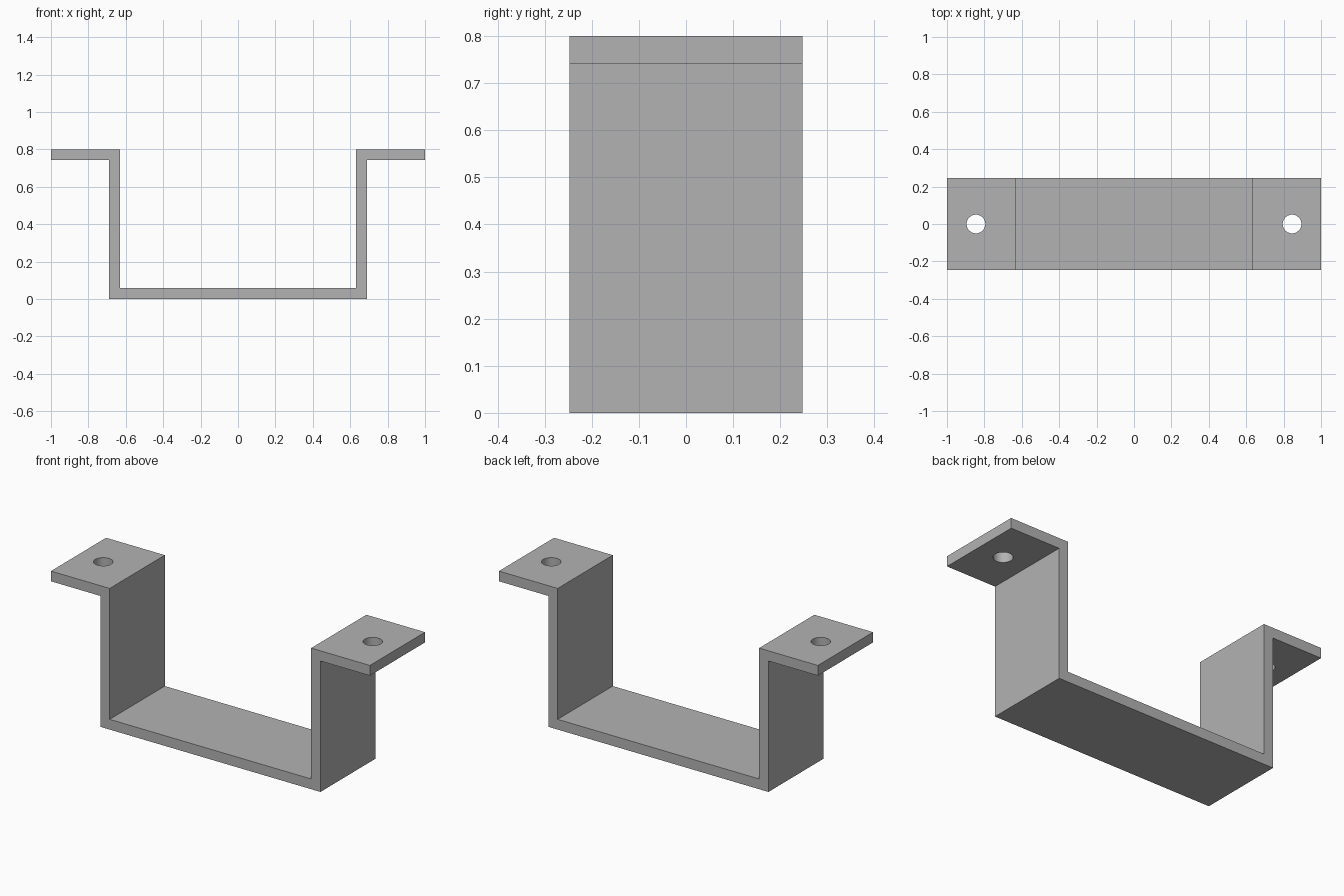
import bpy
import bmesh
import math

if "Cube" in bpy.data.objects:
    bpy.data.objects.remove(bpy.data.objects["Cube"], do_unlink=True)

HALF_DEPTH = 0.247
HEIGHT = 0.8
WALL = 0.058
LEG_OUT = 0.69
LEG_IN = LEG_OUT - WALL
HOLE_X = 0.845
HOLE_RADIUS = 0.05

# Plain grey metal
grey = bpy.data.materials.new("grey_metal")
grey.use_nodes = True
colour = (0.45, 0.45, 0.45, 1)
grey.diffuse_color = colour
grey.node_tree.nodes["Principled BSDF"].inputs["Base Color"].default_value = colour


def add_object(name, bm):
    bmesh.ops.recalc_face_normals(bm, faces=bm.faces)
    mesh = bpy.data.meshes.new(name)
    bm.to_mesh(mesh)
    bm.free()
    mesh.materials.append(grey)
    obj = bpy.data.objects.new(name, mesh)
    bpy.context.collection.objects.link(obj)
    return obj


# Bent strap: half profile, mirrored and extruded front to back
half = [(LEG_OUT, 0), (LEG_OUT, HEIGHT - WALL), (1, HEIGHT - WALL),
        (1, HEIGHT), (LEG_IN, HEIGHT), (LEG_IN, WALL)]
profile = half + [(-x, z) for x, z in reversed(half)]
bm = bmesh.new()
face = bm.faces.new([bm.verts.new((x, -HALF_DEPTH, z)) for x, z in profile])
extruded = bmesh.ops.extrude_face_region(bm, geom=[face], use_keep_orig=True)
moved = [v for v in extruded["geom"] if isinstance(v, bmesh.types.BMVert)]
bmesh.ops.translate(bm, verts=moved, vec=(0, 2 * HALF_DEPTH, 0))
bracket = add_object("mounting_bracket", bm)

# Screw holes through both flanges
bm = bmesh.new()
for side in (-1, 1):
    hole = bmesh.ops.create_cone(bm, cap_ends=True, segments=48, depth=4 * WALL,
                                 radius1=HOLE_RADIUS, radius2=HOLE_RADIUS)
    bmesh.ops.translate(bm, verts=hole["verts"],
                        vec=(side * HOLE_X, 0, HEIGHT - WALL / 2))
cutter = add_object("screw_hole_cutter", bm)

cut = bracket.modifiers.new("screw_holes", "BOOLEAN")
cut.operation = "DIFFERENCE"
cut.solver = "EXACT"
cut.object = cutter
bpy.context.view_layer.objects.active = bracket
bracket.select_set(True)
bpy.ops.object.modifier_apply(modifier=cut.name)
bpy.data.objects.remove(cutter, do_unlink=True)

# Smooth hole walls, crisp bends
bpy.ops.object.shade_smooth_by_angle(angle=math.radians(30))
